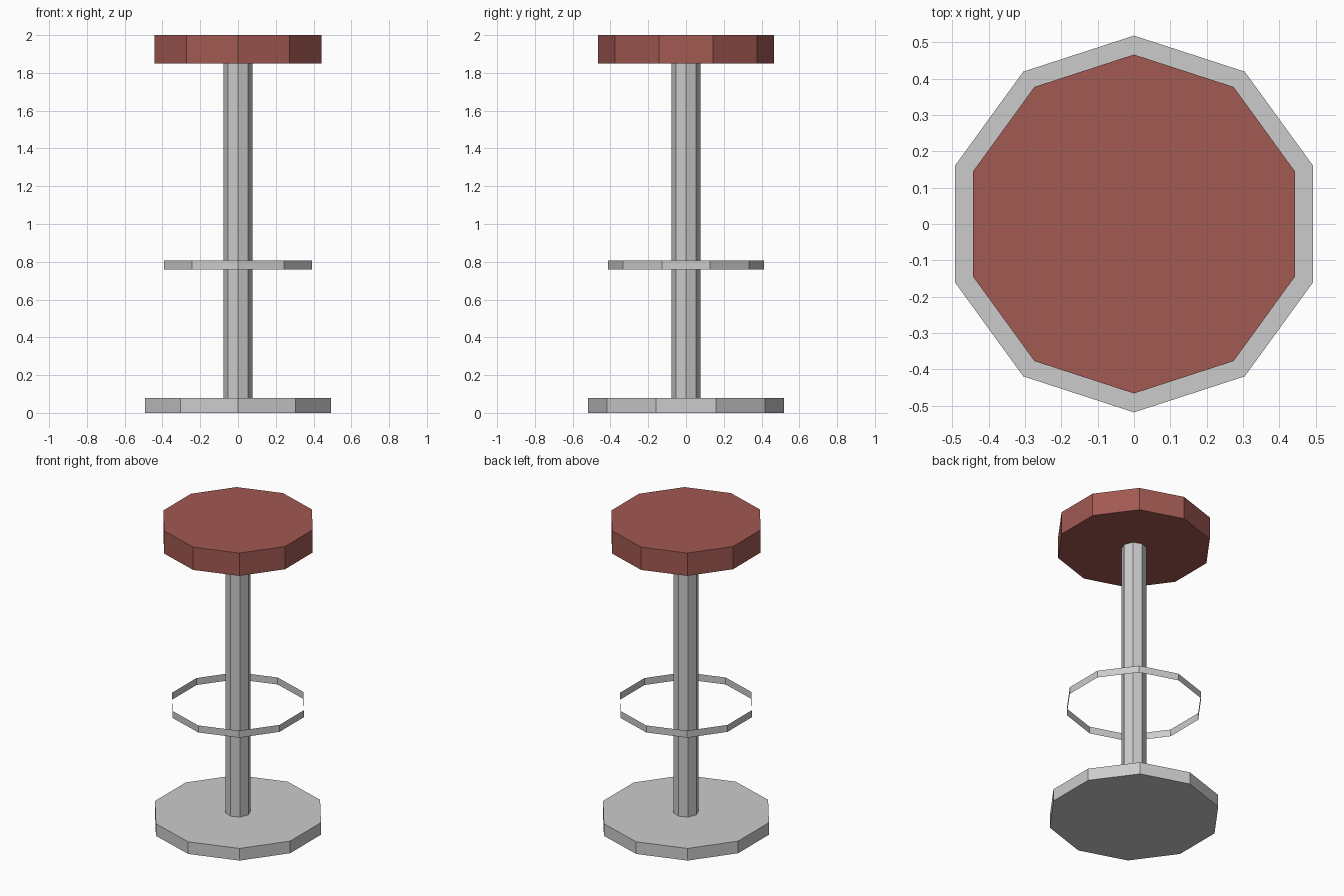
import bpy

if "Cube" in bpy.data.objects:
    bpy.data.objects.remove(bpy.data.objects["Cube"])


def cylinder(name, sides, radius, z0, z1, caps=True):
    """Upright flat-shaded prism between two heights, one corner facing +y."""
    bpy.ops.mesh.primitive_cylinder_add(
        vertices=sides, radius=radius, depth=z1 - z0,
        end_fill_type='NGON' if caps else 'NOTHING',
        location=(0, 0, (z0 + z1) / 2))
    obj = bpy.context.object
    obj.name = name
    return obj


# Floor plate and central post
cylinder("base", 10, 0.518, 0.0, 0.08)
cylinder("post", 8, 0.076, 0.08, 1.85, caps=False)

# Open foot rest band
cylinder("foot_ring", 10, 0.413, 0.76, 0.806, caps=False)

# Red cushion
seat = cylinder("seat", 10, 0.466, 1.85, 2.0)
red = bpy.data.materials.new("seat_red")
red.diffuse_color = (0.36, 0.10, 0.085, 1)
red.use_nodes = True
red.node_tree.nodes["Principled BSDF"].inputs["Base Color"].default_value = red.diffuse_color
seat.data.materials.append(red)
